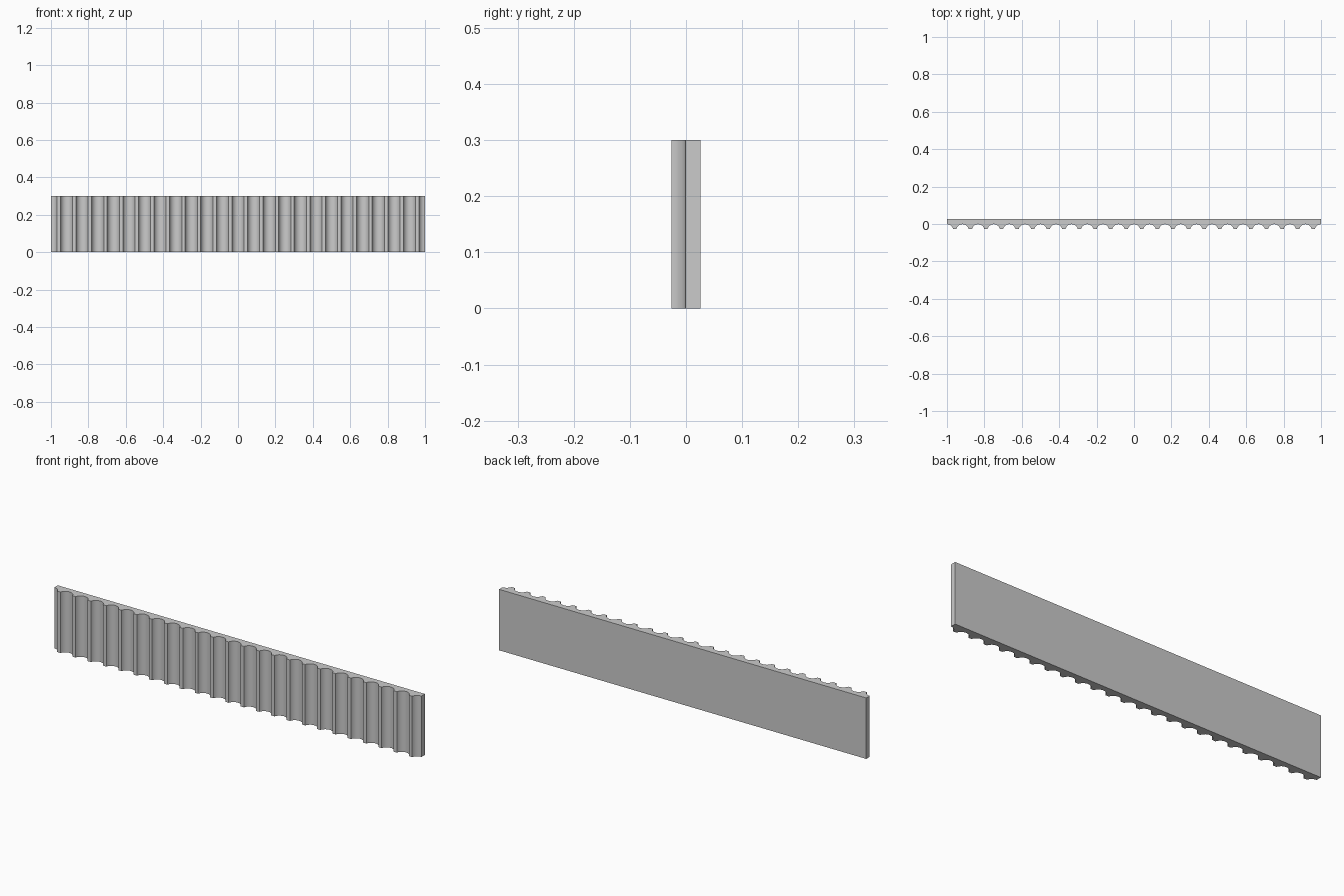
import bpy, bmesh, math

if "Cube" in bpy.data.objects:
    bpy.data.objects.remove(bpy.data.objects["Cube"])

LENGTH, HEIGHT = 2.0, 0.30
Y_FRONT, Y_FLUTE, Y_BACK = -0.026, -0.001, 0.026
COUNT = 24                     # ribs along the panel
PITCH = LENGTH / COUNT
RIB = 0.018                    # flat width of each rib tip
HALF = (PITCH - RIB) / 2       # half width of a flute
DEPTH = Y_FLUTE - Y_FRONT
R = (HALF ** 2 + DEPTH ** 2) / (2 * DEPTH)
ANGLE = math.asin(HALF / R)
STEPS = 6                      # segments per half flute


def flute_half(cx, rising):
    """Points of half a concave flute centred on cx."""
    pts = []
    for i in range(STEPS + 1):
        a = ANGLE * i / STEPS
        pts.append((cx + R * math.sin(a), Y_FLUTE - R * (1 - math.cos(a))))
    if rising:
        pts = [(2 * cx - x, y) for x, y in reversed(pts)]
    return pts


# Fluted cross-section: half flute, rib tip, half flute, repeated
profile = []
for k in range(COUNT):
    x0 = -LENGTH / 2 + k * PITCH
    right = flute_half(x0 + PITCH, True)
    if k < COUNT - 1:
        right = right[:-1]     # shared with the next flute
    profile += flute_half(x0, False) + right
profile += [(LENGTH / 2, Y_BACK), (-LENGTH / 2, Y_BACK)]

# Extrude the section upward
bm = bmesh.new()
base = bm.faces.new([bm.verts.new((x, y, 0)) for x, y in profile])
top = bmesh.ops.extrude_face_region(bm, geom=[base], use_keep_orig=True)
bmesh.ops.translate(bm, vec=(0, 0, HEIGHT),
                    verts=[g for g in top["geom"] if isinstance(g, bmesh.types.BMVert)])
bmesh.ops.recalc_face_normals(bm, faces=bm.faces)
mesh = bpy.data.meshes.new("fluted_panel")
bm.to_mesh(mesh)
bm.free()
panel = bpy.data.objects.new("fluted_panel", mesh)
bpy.context.collection.objects.link(panel)
bpy.context.view_layer.objects.active = panel
panel.select_set(True)
bpy.ops.object.shade_smooth_by_angle(angle=math.radians(30))
